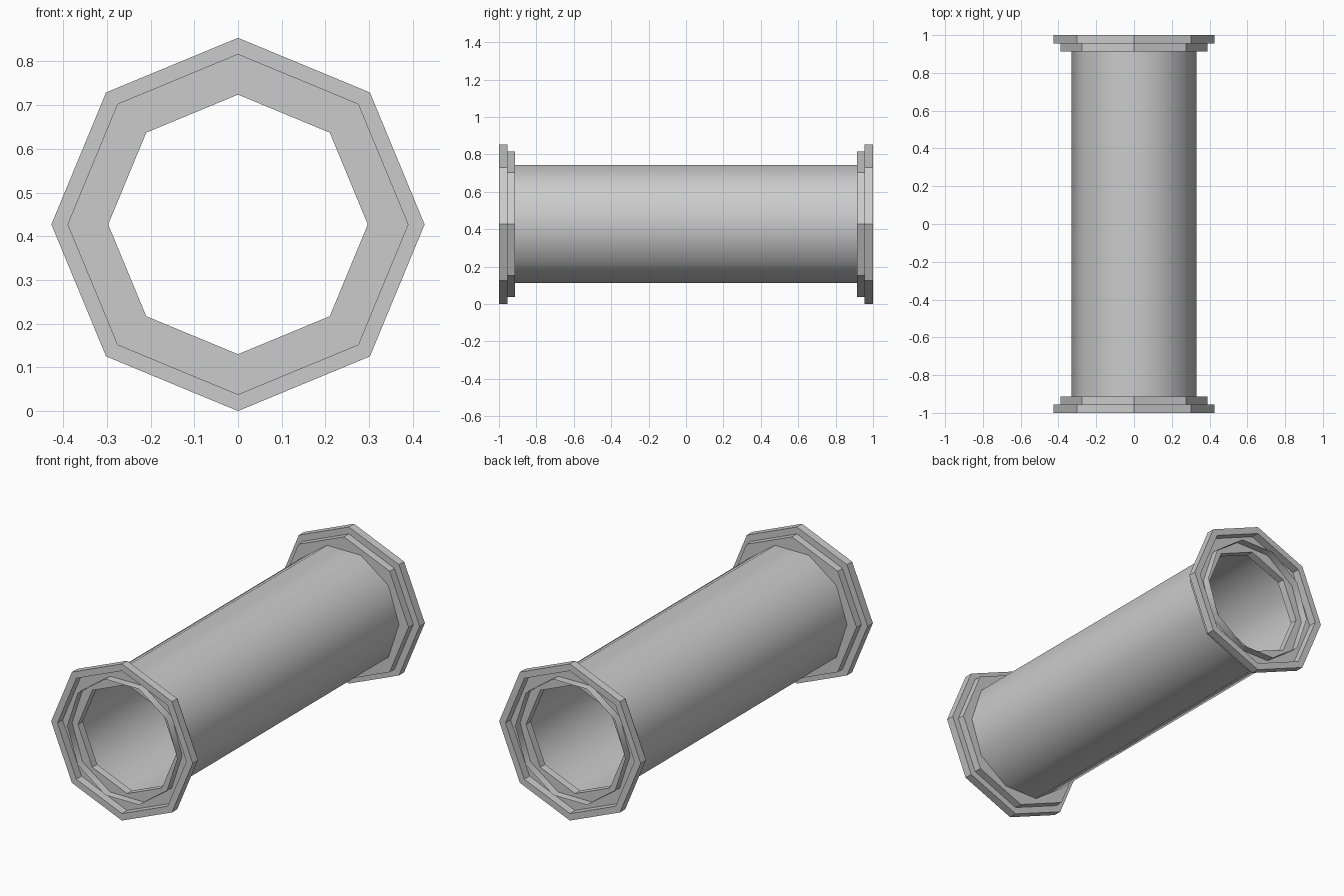
import bpy
import bmesh
from math import cos, sin, tau

CENTRE_Z = 0.427

cube = bpy.data.objects.get("Cube")
if cube:
    bpy.data.objects.remove(cube, do_unlink=True)

grey = bpy.data.materials.new("plain_grey")
grey.use_nodes = True
colour = (0.6, 0.6, 0.6, 1.0)
grey.diffuse_color = colour
grey.node_tree.nodes["Principled BSDF"].inputs["Base Color"].default_value = colour


def lathe(name, profile, sides, closed):
    """Turn a (radius, y) profile around the pipe axis."""
    bm = bmesh.new()
    loops = []
    for radius, y in profile:
        angles = [tau * i / sides for i in range(sides)]
        loops.append([bm.verts.new((radius * cos(a), y, radius * sin(a))) for a in angles])
    pairs = list(zip(loops, loops[1:]))
    if closed:
        pairs.append((loops[-1], loops[0]))
    for a, b in pairs:
        for i in range(sides):
            j = (i + 1) % sides
            bm.faces.new((a[i], b[i], b[j], a[j]))
    bm.normal_update()
    if closed:
        bmesh.ops.recalc_face_normals(bm, faces=bm.faces)
    mesh = bpy.data.meshes.new(name)
    bm.to_mesh(mesh)
    bm.free()
    mesh.materials.append(grey)
    obj = bpy.data.objects.new(name, mesh)
    obj.location.z = CENTRE_Z
    bpy.context.collection.objects.link(obj)
    return obj


def ring(name, outer, inner, y0, y1):
    return lathe(name, [(outer, y0), (outer, y1), (inner, y1), (inner, y0)], 8, True)


# Thin-walled ten-sided pipe, smooth shaded
pipe = lathe("pipe", [(0.332, -0.998), (0.332, 0.998)], 10, False)
pipe.data.shade_smooth()

# Stepped octagonal flange at each end: wide outer rim, recessed collar
for side, label in ((-1, "front"), (1, "back")):
    ring(label + "_rim", 0.427, 0.389, side * 0.955, side * 1.0)
    ring(label + "_collar", 0.389, 0.297, side * 0.913, side * 0.955)
